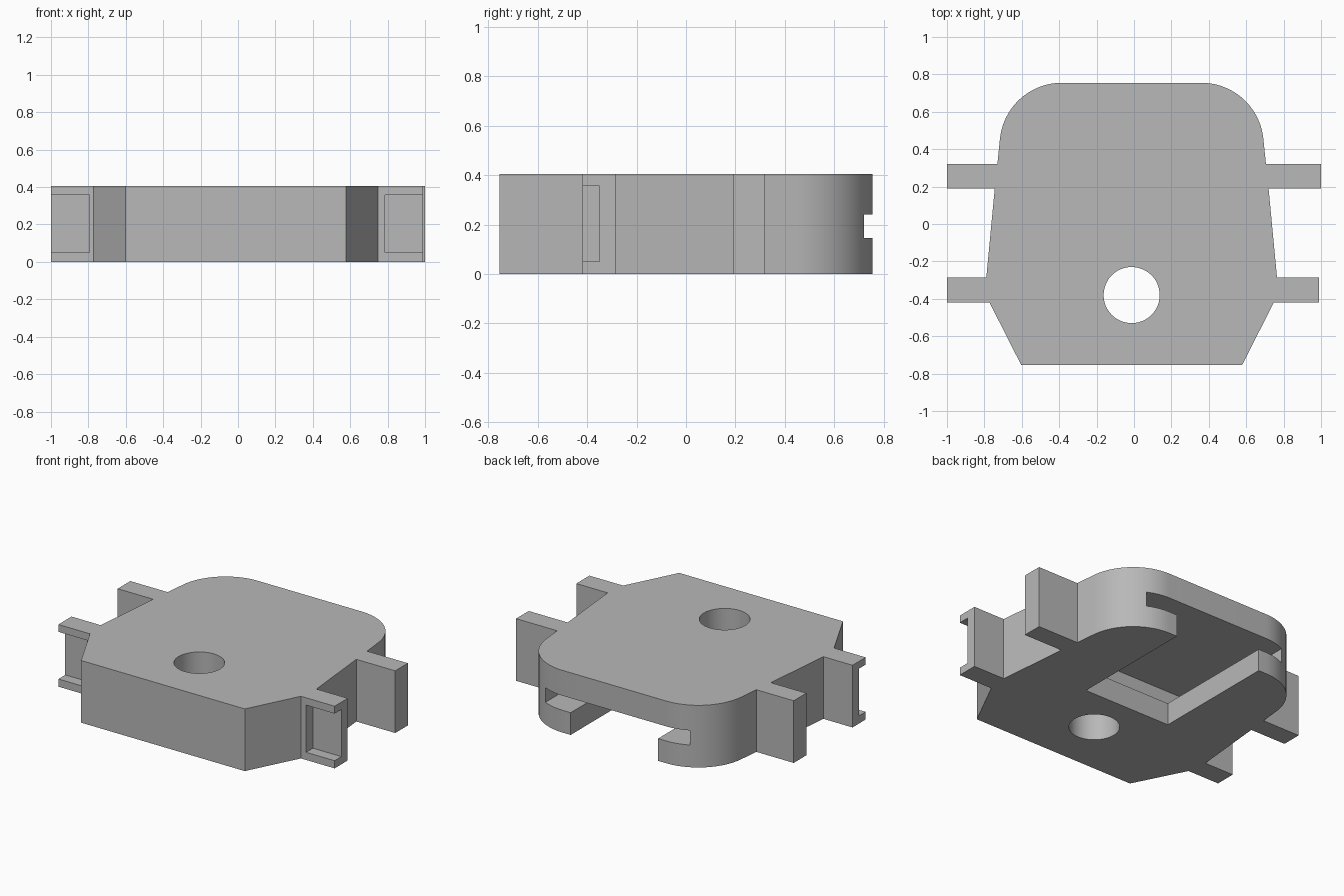
import bpy, bmesh, math
from mathutils import Vector

if "Cube" in bpy.data.objects:
    bpy.data.objects.remove(bpy.data.objects["Cube"], do_unlink=True)

HEIGHT = 0.405
MID = -0.0125      # centre line of the body

grey = bpy.data.materials.new("plain grey")
grey.use_nodes = True
grey.diffuse_color = (0.48, 0.48, 0.48, 1)
grey.node_tree.nodes["Principled BSDF"].inputs["Base Color"].default_value = grey.diffuse_color


def prism(name, outline, z0, z1):
    """Extrude a flat outline upwards into a solid object."""
    bm = bmesh.new()
    base = bm.faces.new([bm.verts.new((x, y, z0)) for x, y in outline])
    top = bmesh.ops.extrude_face_region(bm, geom=[base])["geom"]
    bmesh.ops.translate(bm, vec=Vector((0, 0, z1 - z0)),
                        verts=[v for v in top if isinstance(v, bmesh.types.BMVert)])
    bmesh.ops.recalc_face_normals(bm, faces=bm.faces)
    mesh = bpy.data.meshes.new(name)
    bm.to_mesh(mesh)
    bm.free()
    mesh.materials.append(grey)
    ob = bpy.data.objects.new(name, mesh)
    bpy.context.collection.objects.link(ob)
    return ob


def rect(x0, x1, y0, y1):
    return [(x0, y0), (x1, y0), (x1, y1), (x0, y1)]


def arc(cx, cy, r, a0, a1, n):
    return [(cx + r * math.cos(math.radians(a0 + (a1 - a0) * i / n)),
             cy + r * math.sin(math.radians(a0 + (a1 - a0) * i / n))) for i in range(n + 1)]


def half_outline(side, front_tip, back_tip):
    """One side of the plate, front to back, with its two arms."""
    flank = [(0.59, -0.755), (0.76, -0.42), (front_tip, -0.42), (front_tip, -0.285),
             (0.777, -0.285), (0.732, 0.19), (back_tip, 0.19), (back_tip, 0.32), (0.718, 0.32)]
    flank += arc(0.373, 0.422, 0.333, 5, 90, 20)
    return [(MID + side * x, y) for x, y in flank]


# plate with four arms
body = prism("mounting_plate",
             half_outline(1, 0.99 - MID, 1 - MID) + half_outline(-1, 1 + MID, 1 + MID)[::-1],
             0, HEIGHT)

# cutters: round hole, stepped slot open at the back, pockets in the front arms
cutters = [
    prism("hole_cutter", arc(MID, -0.38, 0.15, 0, 352.5, 47), -0.1, HEIGHT + 0.1),
    prism("slot_cutter", rect(MID - 0.315, MID + 0.315, -0.08, 0.9), -0.1, 0.2),
    prism("wide_slot_cutter", rect(MID - 0.52, MID + 0.52, -0.1, 0.9), 0.145, 0.24),
    prism("right_pocket_cutter", rect(-1.1, -0.795, -0.5, -0.35), 0.05, 0.357),
    prism("left_pocket_cutter", rect(0.785, 1.1, -0.5, -0.35), 0.05, 0.357),
]

bpy.ops.object.select_all(action='DESELECT')
body.select_set(True)
bpy.context.view_layer.objects.active = body
for cutter in cutters:
    mod = body.modifiers.new(cutter.name, 'BOOLEAN')
    mod.operation = 'DIFFERENCE'
    mod.solver = 'EXACT'
    mod.object = cutter
    bpy.ops.object.modifier_apply(modifier=mod.name)
    bpy.data.objects.remove(cutter, do_unlink=True)

bpy.ops.object.shade_smooth_by_angle(angle=math.radians(20))
